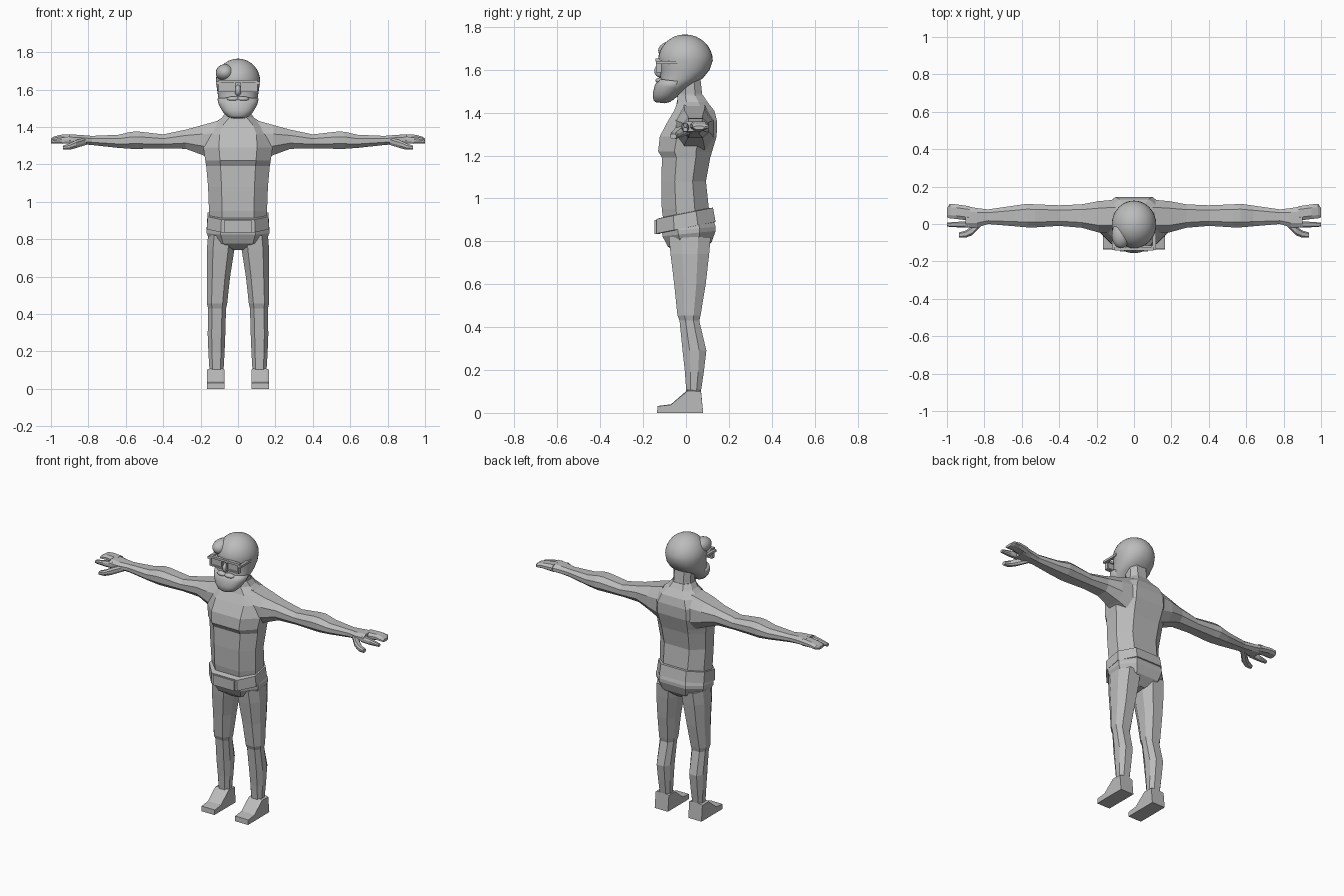
import bpy, bmesh, math
from mathutils import Vector

grey = bpy.data.materials.new("plain grey")
grey.diffuse_color = (0.5, 0.5, 0.5, 1)


def finish(name, bm, mirror=False, smooth=False):
    bmesh.ops.recalc_face_normals(bm, faces=bm.faces)
    me = bpy.data.meshes.new(name)
    bm.to_mesh(me)
    bm.free()
    me.materials.append(grey)
    ob = bpy.data.objects.new(name, me)
    bpy.context.collection.objects.link(ob)
    if mirror:
        m = ob.modifiers.new("mirror", 'MIRROR')
        m.use_axis[0] = True
        m.use_mirror_merge = False
    if smooth:
        for p in me.polygons:
            p.use_smooth = True
    return ob


def loft(name, rings, **kw):
    """Skin a stack of equal-sized point rings and cap both ends."""
    bm = bmesh.new()
    vs = [[bm.verts.new(p) for p in r] for r in rings]
    n = len(vs[0])
    for a, b in zip(vs, vs[1:]):
        for i in range(n):
            j = (i + 1) % n
            bm.faces.new((a[i], a[j], b[j], b[i]))
    bm.faces.new(vs[0])
    bm.faces.new(vs[-1])
    return finish(name, bm, **kw)


OCT = [(-.55, -1), (.55, -1), (1, -.4), (1, .4), (.55, 1), (-.55, 1), (-1, .4), (-1, -.4)]


def ring_z(z, x0, x1, y0, y1, tilt=0, shape=OCT):
    cx, cy, hx, hy = (x0 + x1) / 2, (y0 + y1) / 2, (x1 - x0) / 2, (y1 - y0) / 2
    return [(cx + u * hx, cy + v * hy, z + tilt * (cy + v * hy)) for u, v in shape]


def ring_x(x, y0, y1, z0, z1, shape=OCT):
    cy, cz, hy, hz = (y0 + y1) / 2, (z0 + z1) / 2, (y1 - y0) / 2, (z1 - z0) / 2
    return [(x, cy + u * hy, cz + v * hz) for u, v in shape]


def box(name, lo, hi, mirror=False):
    sq = [(-1, -1), (1, -1), (1, 1), (-1, 1)]
    return loft(name, [ring_z(z, lo[0], hi[0], lo[1], hi[1], 0, sq) for z in (lo[2], hi[2])],
                mirror=mirror)


# torso and neck
loft("torso", [ring_z(z, -h, h, a, b) for z, h, a, b in [
    (.86, .15, -.10, .11), (.95, .155, -.113, .107), (1.08, .16, -.115, .093),
    (1.19, .17, -.112, .113), (1.22, .175, -.13, .122), (1.29, .185, -.122, .143),
    (1.36, .18, -.085, .145), (1.41, .145, -.055, .132), (1.45, .085, -.04, .1),
    (1.48, .065, -.04, .08)]])
loft("neck", [ring_z(z, -h, h, a, b) for z, h, a, b in [
    (1.41, .07, -.05, .09), (1.49, .06, -.035, .075), (1.58, .062, -.035, .065)]])

# pelvis, belt and buckle
loft("pelvis", [ring_z(z, -h, h, a, b, .1) for z, h, a, b in [
    (.745, .03, -.04, .07), (.785, .145, -.085, .12), (.835, .168, -.11, .138),
    (.855, .168, -.112, .138), (.90, .155, -.11, .125)]])
loft("belt", [ring_z(z, -h, h, a, b, .2) for z, h, a, b in [
    (.862, .155, -.125, .125), (.864, .167, -.138, .138),
    (.932, .162, -.138, .126), (.934, .15, -.11, .11)]])
box("belt_buckle", (-.075, -.147, .835), (.075, -.12, .9))

# legs and feet
loft("leg", [ring_z(z, a, b, c, d) for z, a, b, c, d in [
    (.82, .015, .16, -.08, .115), (.74, .02, .167, -.072, .108), (.60, .042, .165, -.055, .092),
    (.455, .058, .166, -.04, .068), (.43, .064, .16, -.03, .062), (.29, .068, .162, -.016, .095),
    (.19, .072, .158, -.005, .083), (.09, .078, .152, .002, .068)]], mirror=True)
foot = [(-.135, 0), (.08, 0), (.07, .105), (.008, .108), (-.07, .04), (-.133, .032)]
loft("foot", [[(x, y, z * k) for y, z in foot]
              for x, k in [(.072, .95), (.082, 1), (.15, 1), (.165, .95)]], mirror=True)

# arms
loft("arm", [ring_x(*r) for r in [
    (.10, -.05, .13, 1.21, 1.435), (.19, -.045, .122, 1.25, 1.41), (.28, -.02, .105, 1.283, 1.385),
    (.40, -.01, .10, 1.285, 1.36), (.53, -.018, .105, 1.283, 1.375), (.57, -.018, .108, 1.283, 1.374),
    (.64, -.012, .098, 1.288, 1.358), (.78, .0, .078, 1.303, 1.352), (.84, -.018, .085, 1.308, 1.357),
    (.90, -.02, .095, 1.312, 1.36)]], mirror=True)

# hand: joined fingers, forefinger and thumb
loft("fingers", [ring_x(*r) for r in [
    (.88, .018, .095, 1.314, 1.36), (.95, .027, .105, 1.322, 1.358),
    (.985, .03, .108, 1.322, 1.348), (1.0, .035, .085, 1.322, 1.338)]], mirror=True)
loft("forefinger", [ring_x(*r) for r in [
    (.88, -.02, .015, 1.312, 1.352), (.94, -.018, .012, 1.31, 1.343),
    (1.0, -.014, .008, 1.312, 1.33)]], mirror=True)
loft("thumb", [ring_x(*r) for r in [
    (.81, -.005, .04, 1.305, 1.345), (.865, -.06, -.01, 1.287, 1.33),
    (.9, -.073, -.035, 1.278, 1.312), (.935, -.073, -.045, 1.278, 1.3)]], mirror=True)

# head, a smooth stack of rounded rings with a domed top
N = 32
ROUND = []
for i in range(N):
    c, s = math.cos(2 * math.pi * i / N), math.sin(2 * math.pi * i / N)
    ROUND.append((math.copysign(abs(c) ** .9, c), math.copysign(abs(s) ** .9, s)))
CIRC = [(math.cos(2 * math.pi * i / N), math.sin(2 * math.pi * i / N)) for i in range(N)]
rings = [ring_z(z, -h, h, a, b, 0, ROUND) for z, h, a, b in [
    (1.46, .05, -.12, -.06), (1.50, .085, -.128, -.01), (1.53, .1, -.125, .03),
    (1.56, .106, -.12, .078), (1.60, .112, -.118, .11)]]
for d in range(0, 89, 11):
    c, s = math.cos(math.radians(d)), math.sin(math.radians(d))
    rings.append(ring_z(1.643 + .122 * s, -.119 * c, .119 * c, -.005 - .125 * c, -.005 + .13 * c, 0, CIRC))
loft("head", rings, smooth=True)

# beard hanging forward off the jaw
loft("beard", [ring_z(z, -h, h, a, b, -.12, ROUND) for z, h, a, b in [
    (1.432, .028, -.142, -.1), (1.441, .055, -.152, -.075), (1.47, .082, -.155, -.04),
    (1.51, .103, -.146, -.01), (1.542, .11, -.128, .0)]], smooth=True)


def blob(name, loc, size, mirror=False):
    bm = bmesh.new()
    bmesh.ops.create_uvsphere(bm, u_segments=20, v_segments=12, radius=1)
    for v in bm.verts:
        v.co = Vector(loc) + Vector([a * b for a, b in zip(v.co, size)])
    return finish(name, bm, mirror=mirror, smooth=True)


# swept hair on one side, nose and moustache
blob("hair_sweep", (-.07, -.06, 1.69), (.049, .07, .045))
blob("nose", (0, -.122, 1.595), (.017, .026, .03))
blob("moustache", (.025, -.12, 1.55), (.035, .022, .014), mirror=True)

# spectacles: frame bars, lenses and side arms
box("spectacle_brow_bar", (-.105, -.142, 1.638), (.105, -.122, 1.652))
box("spectacle_lower_bar", (.018, -.14, 1.587), (.098, -.115, 1.596), True)
box("spectacle_inner_bar", (.014, -.14, 1.587), (.022, -.118, 1.645), True)
box("spectacle_outer_bar", (.094, -.14, 1.587), (.103, -.115, 1.645), True)
box("spectacle_lens", (.018, -.133, 1.592), (.098, -.128, 1.642), True)
box("spectacle_side_arm", (.1, -.14, 1.628), (.118, -.02, 1.642), True)
